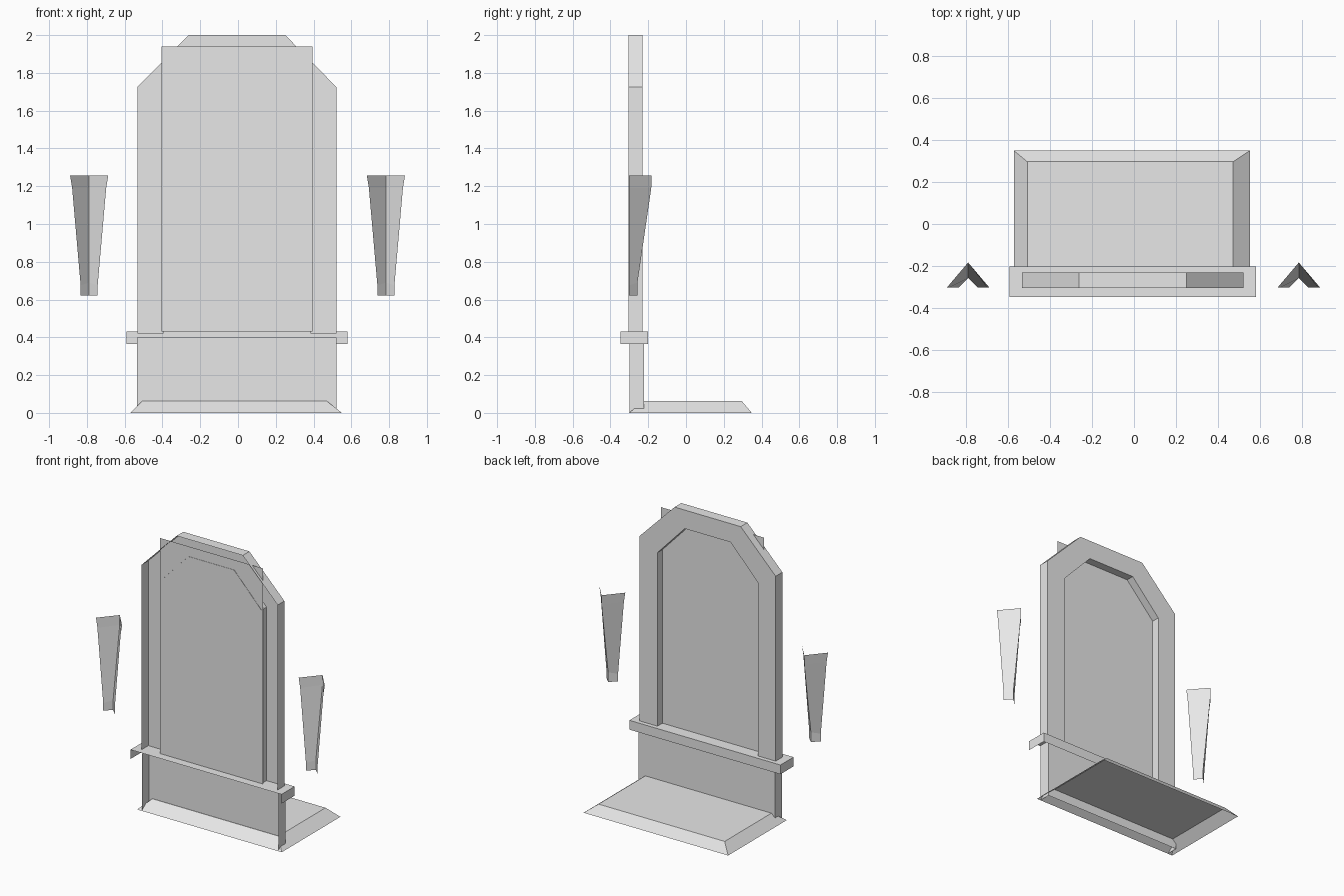
import bpy, bmesh

cube = bpy.data.objects.get("Cube")
if cube:
    bpy.data.objects.remove(cube, do_unlink=True)

stone = bpy.data.materials.new("pale_grey_stone")
stone.use_nodes = True
stone.diffuse_color = (0.8, 0.8, 0.8, 1)
stone.node_tree.nodes["Principled BSDF"].inputs["Base Color"].default_value = (0.8, 0.8, 0.8, 1)

CX = -0.006              # centre line of the main body
FRONT, BACK = -0.305, -0.231


def finish(name, bm):
    mesh = bpy.data.meshes.new(name)
    bm.to_mesh(mesh)
    bm.free()
    mesh.materials.append(stone)
    obj = bpy.data.objects.new(name, mesh)
    bpy.context.collection.objects.link(obj)
    return obj


def loft(name, rows, closed=False, cap=False):
    """Skin a sheet between matching rows of points; cap fills the last row."""
    bm = bmesh.new()
    grid = [[bm.verts.new(p) for p in row] for row in rows]
    n = len(grid[0])
    for a, b in zip(grid, grid[1:]):
        for i in range(n if closed else n - 1):
            j = (i + 1) % n
            bm.faces.new((a[i], a[j], b[j], b[i]))
    if cap:
        bm.faces.new(grid[-1])
    return finish(name, bm)


def arch(w, shoulder, top_w, top, y):
    """Straight-sided arch with cut corners, open at the foot."""
    half = [(w, 0.42), (w, shoulder), (top_w, top)]
    right = [(CX + x, y, z) for x, z in half]
    left = [(CX - x, y, z) for x, z in reversed(half)]
    return right + left


def rect(x0, x1, y0, y1, z):
    return [(x0, y0, z), (x1, y0, z), (x1, y1, z), (x0, y1, z)]


# Arched surround: outer edge, rear face, and the reveal of the recess
outer = (0.527, 1.725, 0.256, 2.0)
inner = (0.389, 1.645, 0.177, 1.87)
loft("arched_surround", [arch(*outer, FRONT), arch(*outer, BACK),
                         arch(*inner, BACK), arch(*inner, -0.288)])

# Flat panel closing the recess
loft("recess_panel", [[(CX + s * 0.4, -0.286, z) for s in (-1, 1)] for z in (0.43, 1.94)])

# Ledge: top, rear and ends only
bm = bmesh.new()
bmesh.ops.create_cube(bm, size=1)
bmesh.ops.delete(bm, geom=[f for f in bm.faces if f.normal.y < -0.5 or f.normal.z < -0.5],
                 context='FACES')
ledge = finish("ledge", bm)
ledge.scale = (1.17, 0.145, 0.065)
ledge.location = (CX, -0.2735, 0.3975)

# Plinth: rear wall with two side returns
loft("plinth", [[(CX - 0.528, -0.3, z), (CX - 0.528, -0.222, z),
                 (CX + 0.528, -0.222, z), (CX + 0.528, -0.3, z)] for z in (0, 0.4)])

# Floor slab with sloping skirts, open underneath
loft("floor_slab", [rect(-0.57, 0.55, -0.302, 0.348, 0),
                    rect(-0.507, 0.471, -0.224, 0.296, 0.062)], closed=True, cap=True)


# Tapered V-shaped wall brackets
def vee(cx, w, tip, z, tip_z):
    return [(cx + w, -0.302, z), (cx, tip, tip_z), (cx - w, -0.302, z)]


for side, cx in (("left", 0.783), ("right", -0.788)):
    loft(side + "_bracket", [vee(cx, 0.045, -0.257, 0.622, 0.622),
                             vee(cx, 0.045, -0.257, 0.675, 0.69),
                             vee(cx, 0.09, -0.184, 1.19, 1.19),
                             vee(cx, 0.101, -0.183, 1.258, 1.258)])
